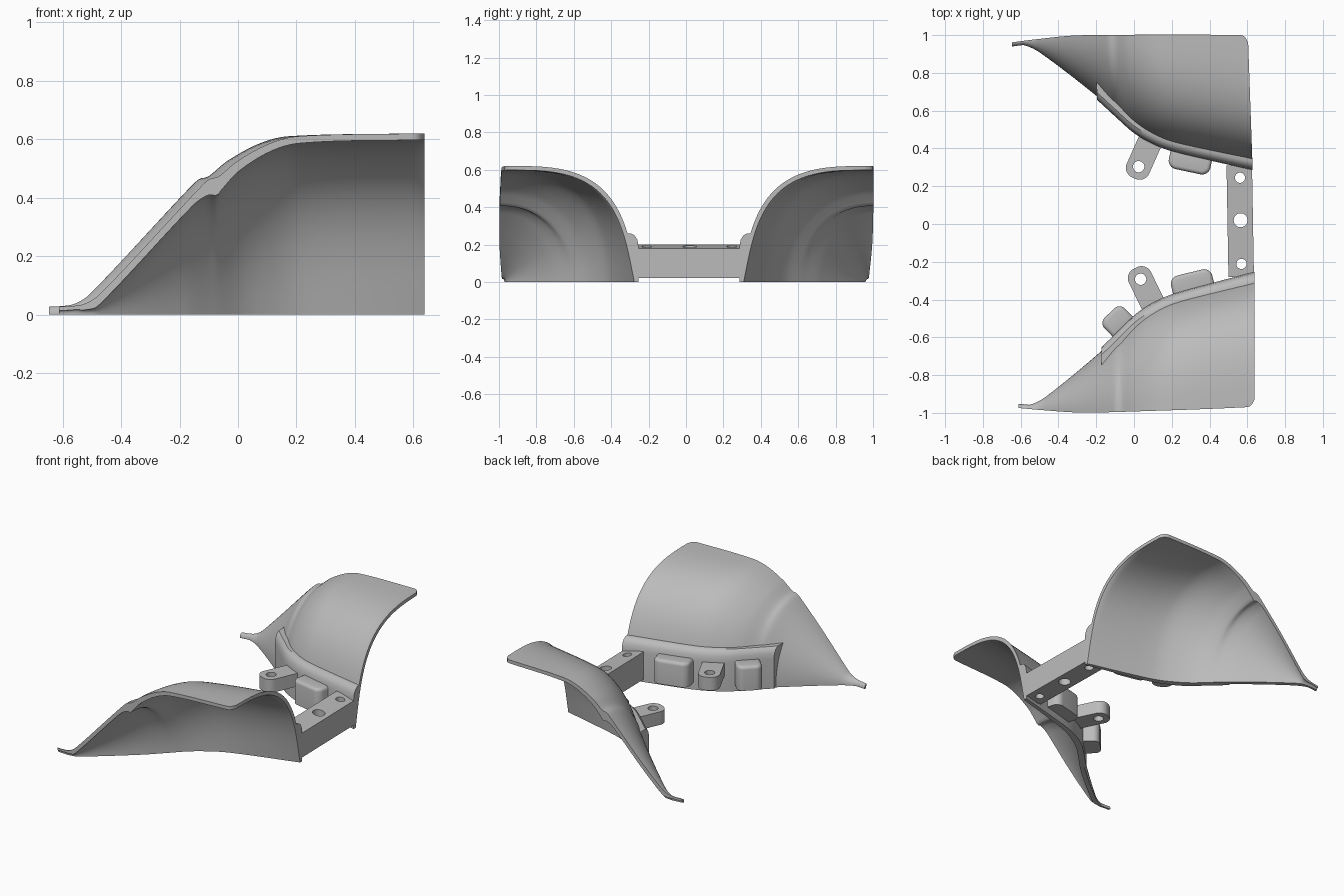
import bpy, bmesh, math
from mathutils import Matrix, Vector

cube = bpy.data.objects.get("Cube")
if cube:
    bpy.data.objects.remove(cube, do_unlink=True)

grey = bpy.data.materials.new("plain grey")
grey.use_nodes = True
colour = (0.5, 0.5, 0.5, 1)
grey.diffuse_color = colour
grey.node_tree.nodes["Principled BSDF"].inputs["Base Color"].default_value = colour

# The whole assembly sits slightly turned about the vertical
TURN = Matrix.Translation((0, 0.005, 0)) @ Matrix.Rotation(math.radians(1), 4, 'Z')


def curve(points):
    """Smooth function through (x, value) points."""
    def f(x):
        x = min(max(x, points[0][0]), points[-1][0])
        i = max(k for k in range(len(points) - 1) if points[k][0] <= x)
        slope = []
        for k in (i, i + 1):
            p, q = points[max(k - 1, 0)], points[min(k + 1, len(points) - 1)]
            slope.append((q[1] - p[1]) / (q[0] - p[0]))
        (x0, y0), (x1, y1) = points[i], points[i + 1]
        h = x1 - x0
        t = (x - x0) / h
        return ((2*t**3 - 3*t*t + 1) * y0 + (t**3 - 2*t*t + t) * h * slope[0]
                + (3*t*t - 2*t**3) * y1 + (t**3 - t*t) * h * slope[1])
    return f


# Plan, height, roundness and thickness of the shell along its length
X0, X1 = -.63, .62
wall = curve([(X0, .938), (-.56, .93), (-.48, .888), (-.2, .663), (-.1, .568),
              (0, .475), (.1, .415), (.2, .375), (.4, .323), (X1, .27)])
rim = curve([(X0, .968), (-.5, .982), (-.3, .998), (0, .997), (.577, .985),
             (.604, .975), (X1, .945)])
top = curve([(X0, .027), (-.58, .03), (-.54, .038), (-.49, .07), (-.15, .432), (-.115, .464),
             (-.085, .472), (-.02, .525), (.09, .585), (.19, .61), (X1, .62)])
power = curve([(X0, 2), (-.1, 2.15), (.2, 2.65), (X1, 3)])
side_thick = curve([(X0, .022), (-.5, .034), (0, .034), (.2, .024), (X1, .022)])
top_thick = curve([(X0, .022), (-.5, .034), (-.17, .036), (-.125, .05), (-.09, .062),
                   (-.07, .052), (0, .036), (.2, .024), (X1, .022)])


def splay(x):
    """How far the lower edge kicks inward, growing towards the wide end."""
    return max(0, (x + .1) / (X1 + .1))


def foot(x):
    return min(wall(x) + .02 + .045 * splay(x), rim(x) - .022)


def kick(x, z):
    return .065 * splay(x) * (1 - z / top(x))**2


def section(x, side_inset, top_inset, n=24):
    """Quarter-round cross-section from the foot up to the rim."""
    a, b = rim(x) - foot(x) - side_inset, top(x) - top_inset
    e = 2 / power(x)
    points = [(rim(x), b)]
    for k in reversed(range(n)):
        w = math.pi / 2 * k / n
        z = b * math.sin(w)**e
        points.append((rim(x) - a * math.cos(w)**e - kick(x, z), z))
    return points


def shell_ring(x):
    limit = .6 * (rim(x) - foot(x))
    inner = section(x, min(side_thick(x), limit), min(top_thick(x), limit))
    return section(x, 0, 0) + inner[::-1]


def flange_ring(x):
    z, p, a, w = .26, power(x), rim(x) - foot(x), wall(x)
    meet = rim(x) - a * (1 - (z / top(x))**p)**(1 / p) - kick(x, z)
    return [(w, 0), (w, .19), (w + .006, .225), (w + .02, .248), (w + .04, z),
            (max(meet, w + .04) + .008, z), (w + .02, 0)]


def shade(ob):
    bpy.ops.object.select_all(action='DESELECT')
    ob.select_set(True)
    bpy.context.view_layer.objects.active = ob
    bpy.ops.object.shade_smooth_by_angle(angle=math.radians(35))


def finish(name, bm):
    bmesh.ops.recalc_face_normals(bm, faces=bm.faces[:])
    mesh = bpy.data.meshes.new(name)
    bm.to_mesh(mesh)
    bm.free()
    ob = bpy.data.objects.new(name, mesh)
    bpy.context.collection.objects.link(ob)
    mesh.materials.append(grey)
    ob.matrix_world = TURN
    shade(ob)
    return ob


def skin(rings):
    """Closed solid through a row of equal rings of points."""
    bm = bmesh.new()
    rows = [[bm.verts.new(p) for p in ring] for ring in rings]
    for r, q in zip(rows, rows[1:]):
        for k in range(len(r)):
            j = (k + 1) % len(r)
            bm.faces.new((r[k], r[j], q[j], q[k]))
    bm.faces.new(rows[0])
    bm.faces.new(rows[-1])
    bmesh.ops.recalc_face_normals(bm, faces=bm.faces[:])
    return bm


def loft(name, stations, ring, side):
    # The end edge leans back a little towards the rim
    return finish(name, skin([[(x + .018 * (1 - s), side * s, z) for s, z in ring(x)]
                              for x in stations]))


def drill(ob, holes):
    """Cut round upright holes given as (x, y, radius)."""
    cutters = []
    for x, y, r in holes:
        bm = bmesh.new()
        bmesh.ops.create_cone(bm, cap_ends=True, segments=32, radius1=r, radius2=r,
                              depth=1, matrix=Matrix.Translation((x, y, 0)))
        c = finish("hole_cutter", bm)
        c.hide_render = True
        cutters.append(c)
        m = ob.modifiers.new("hole", 'BOOLEAN')
        m.operation, m.object, m.solver = 'DIFFERENCE', c, 'EXACT'
    bpy.context.view_layer.update()
    done = ob.evaluated_get(bpy.context.evaluated_depsgraph_get())
    mesh = bpy.data.meshes.new_from_object(done)
    ob.modifiers.clear()
    ob.data = mesh
    for c in cutters:
        bpy.data.objects.remove(c, do_unlink=True)
    shade(ob)


def lug(name, x, s, angle, width, depth, radius, low, high, side, soft=0):
    """Upright lug from its front centre back into the wall, front corners rounded."""
    c = width / 2 - radius
    arc = [math.pi / 2 * k / 8 for k in range(9)]
    outline = [(-c - radius * math.cos(w), radius - radius * math.sin(w)) for w in arc]
    outline += [(-u, v) for u, v in outline[::-1]]
    outline += [(width / 2, depth), (-width / 2, depth)]
    bm = skin([[(u, v, z) for u, v in outline] for z in (low, high)])
    if soft:
        crown = [e for e in bm.edges if all(v.co.z > high - .001 for v in e.verts)]
        bmesh.ops.bevel(bm, geom=crown, offset=soft, segments=4, profile=.5, affect='EDGES')
    bm.transform(Matrix.Scale(side, 4, Vector((0, 1, 0))) @ Matrix.Translation((x, s, 0))
                 @ Matrix.Rotation(math.radians(angle), 4, 'Z'))
    return finish(name, bm)


shell_x = [X0 + (X1 - X0) * k / 110 for k in range(110)]
shell_x += [X1 - .007, X1 - .004, X1 - .002, X1]
flange_x = [-.19 + (X1 + .19) * k / 40 for k in range(41)]

for label, side in (("left", 1), ("right", -1)):
    loft(label + "_shell", shell_x, shell_ring, side)
    loft(label + "_flange", flange_x, flange_ring, side)
    lug(label + "_mount_block", .29, .267, -13, .225, .11, .045, .045, .2, side, .02)
    # Mounting tab with screw hole
    tab = lug(label + "_tab", .003, .238, -25, .13, .225, .055, .1, .185, side)
    drill(tab, [(.03, side * .298, .03)])

# Extra small block on one side only
lug("right_small_block", -.138, .474, -43, .15, .11, .04, .045, .2, -1, .02)

# Crossbar with slightly sloping top joining the two shells
side_view = [(.495, .022), (.63, .022), (.63, .18), (.495, .2)]
bar = finish("crossbar", skin([[(x, y, z) for x, z in side_view] for y in (-.295, .295)]))
drill(bar, [(.565, -.226, .027), (.565, .005, .037), (.565, .23, .027)])
